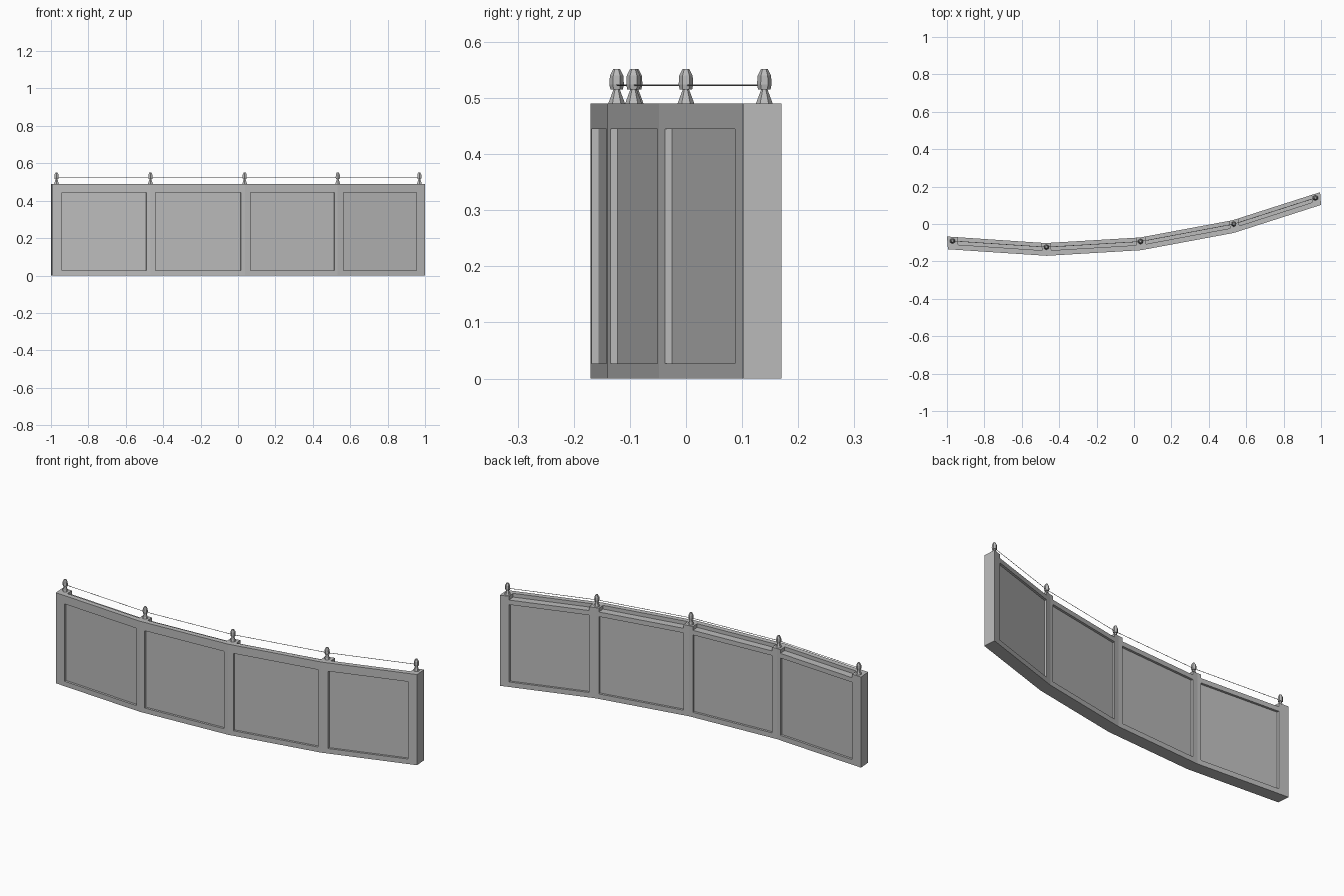
import bpy, bmesh
from mathutils import Vector

if "Cube" in bpy.data.objects:
    bpy.data.objects.remove(bpy.data.objects["Cube"], do_unlink=True)

stone = bpy.data.materials.new("grey_stone")
stone.use_nodes = True
GREY = (0.5, 0.5, 0.5, 1)
stone.diffuse_color = GREY
stone.node_tree.nodes["Principled BSDF"].inputs["Base Color"].default_value = GREY

THICK, SKEW = 0.068, -0.005          # front to back offset
HEIGHT, LEDGE = 0.49, 0.47           # post top and rear ledge
LOW, HIGH = 0.027, 0.445             # recessed panel limits
RECESS, STEP, MID = 0.18, 0.41, 0.68  # fractions of the thickness
JOINTS = [(-0.995, -0.135), (-0.467, -0.17), (0.038, -0.14), (0.532, -0.048), (1.0, 0.102)]
PANELS = [(-0.94, -0.49), (-0.44, 0.015), (0.067, 0.515), (0.565, 0.955)]


def place(x, depth, z):
    """Point on the bent wall: x along the front, depth 0 front to 1 back."""
    for (xa, ya), (xb, yb) in zip(JOINTS, JOINTS[1:]):
        if x <= xb + 1e-6:
            break
    y = ya + (yb - ya) * (x - xa) / (xb - xa)
    return Vector((x + SKEW * depth, y + THICK * depth, z))


def finish(bm, name):
    bmesh.ops.remove_doubles(bm, verts=bm.verts, dist=1e-5)
    bmesh.ops.recalc_face_normals(bm, faces=bm.faces)
    mesh = bpy.data.meshes.new(name)
    bm.to_mesh(mesh)
    bm.free()
    mesh.materials.append(stone)
    obj = bpy.data.objects.new(name, mesh)
    bpy.context.collection.objects.link(obj)
    return obj


# Wall: posts and recessed panels built as one closed shell
bm = bmesh.new()


def quad(*corners):
    bm.faces.new([bm.verts.new(place(*c)) for c in corners])


def upright(a, b, d, z0, z1):
    quad((a, d, z0), (b, d, z0), (b, d, z1), (a, d, z1))


def flat(a, b, d0, d1, z):
    quad((a, d0, z), (b, d0, z), (b, d1, z), (a, d1, z))


def cross(x, d0, d1, z0, z1):
    quad((x, d0, z0), (x, d1, z0), (x, d1, z1), (x, d0, z1))


def post(a, b):
    for d in (0, 1):
        for z0, z1 in ((0, LOW), (LOW, HIGH), (HIGH, LEDGE), (LEDGE, HEIGHT)):
            upright(a, b, d, z0, z1)
    for z in (0, HEIGHT):
        flat(a, b, 0, STEP, z)
        flat(a, b, STEP, 1, z)


def bay(a, b):
    for d, inner in ((0, RECESS), (1, 1 - RECESS)):
        upright(a, b, d, 0, LOW)
        upright(a, b, d, HIGH, LEDGE)
        upright(a, b, inner, LOW, HIGH)
        for z in (LOW, HIGH):
            flat(a, b, d, inner, z)
        for x in (a, b):
            cross(x, d, inner, LOW, HIGH)
    # front parapet and lower rear ledge
    upright(a, b, 0, LEDGE, HEIGHT)
    upright(a, b, STEP, LEDGE, HEIGHT)
    flat(a, b, 0, STEP, HEIGHT)
    flat(a, b, STEP, 1, LEDGE)
    flat(a, b, 0, STEP, 0)
    flat(a, b, STEP, 1, 0)
    for x in (a, b):
        cross(x, STEP, 1, LEDGE, HEIGHT)


for i, (a, b) in enumerate(PANELS):
    post(JOINTS[i][0], a)
    bay(a, b)
    post(b, JOINTS[i + 1][0])
for x in (JOINTS[0][0], JOINTS[-1][0]):
    cross(x, 0, 1, 0, HEIGHT)
finish(bm, "wall")

# Finials: flared square foot under a faceted bud
tops = [place(x, MID, HEIGHT) for x in (-0.967, -0.465, 0.039, 0.537, 0.973)]


def frustum(bm, at, sides, z0, z1, r0, r1):
    made = bmesh.ops.create_cone(bm, cap_ends=True, segments=sides, radius1=r0,
                                 radius2=r1, depth=z1 - z0)
    bmesh.ops.translate(bm, verts=made["verts"], vec=at + Vector((0, 0, (z0 + z1) / 2)))


for i, at in enumerate(tops):
    bm = bmesh.new()
    frustum(bm, at, 6, 0, 0.027, 0.015, 0.005)
    finish(bm, f"finial_foot_{i + 1}")
    bm = bmesh.new()
    for z0, z1, r0, r1 in ((0.025, 0.034, 0.011, 0.013), (0.034, 0.05, 0.013, 0.012),
                           (0.05, 0.062, 0.012, 0.006)):
        frustum(bm, at, 6, z0, z1, r0, r1)
    finish(bm, f"finial_bud_{i + 1}")

# Thin wire strung through the finials
curve = bpy.data.curves.new("wire", "CURVE")
curve.dimensions = "3D"
curve.bevel_depth = 0.0015
curve.bevel_resolution = 0
line = curve.splines.new("POLY")
line.points.add(len(tops) - 1)
for point, at in zip(line.points, tops):
    point.co = (*(at + Vector((0, 0, 0.033))), 1)
curve.materials.append(stone)
bpy.context.collection.objects.link(bpy.data.objects.new("wire", curve))
